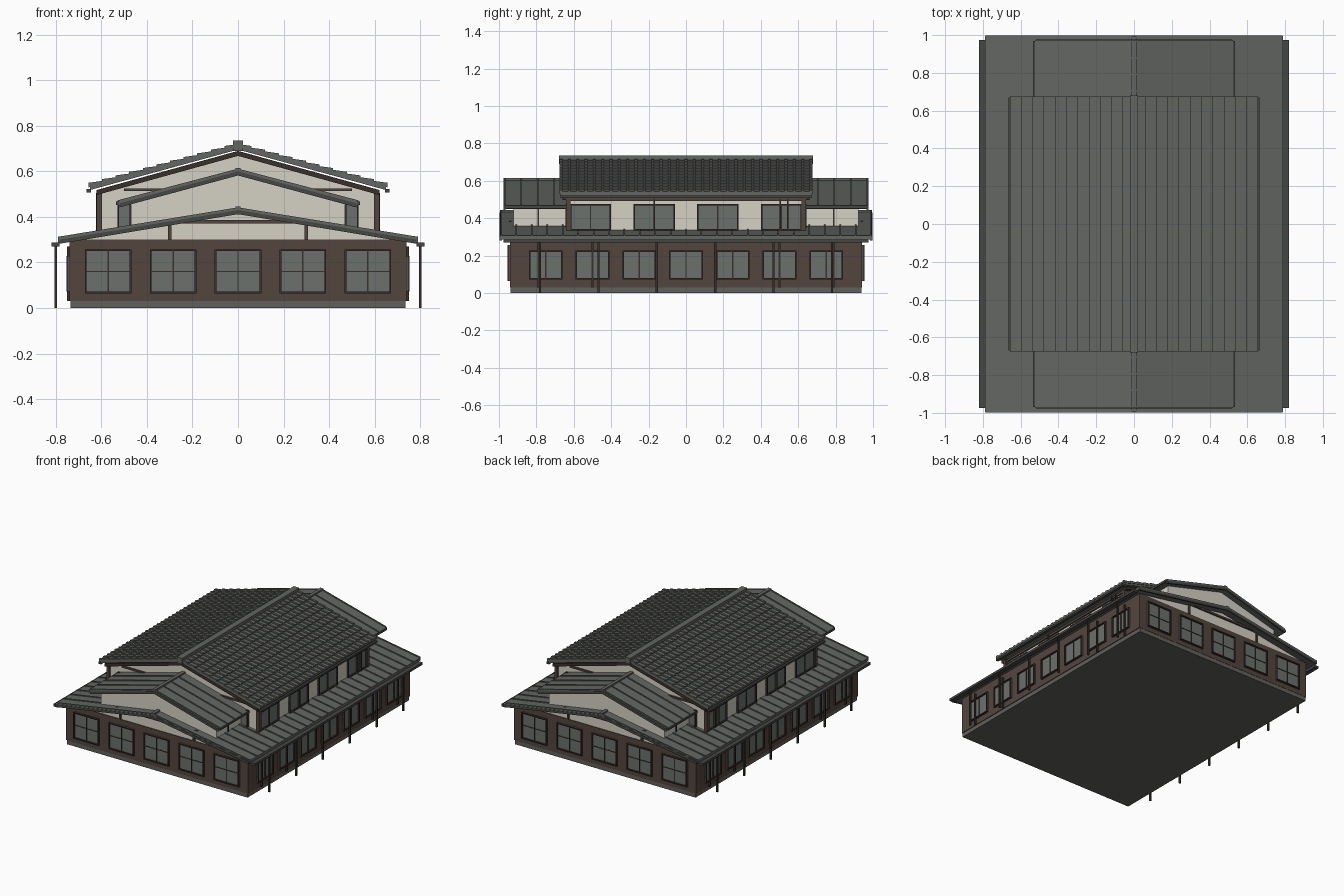
import bpy, bmesh

if "Cube" in bpy.data.objects:
    bpy.data.objects.remove(bpy.data.objects["Cube"])

def material(name, rgb):
    m = bpy.data.materials.new(name)
    m.diffuse_color = (*rgb, 1)
    m.use_nodes = True
    m.node_tree.nodes["Principled BSDF"].inputs["Base Color"].default_value = m.diffuse_color
    return m

ROOF = material("roof grey", (0.125, 0.133, 0.122))
TRIM = material("dark trim grey", (0.06, 0.064, 0.06))
CREAM = material("cream plaster", (0.66, 0.64, 0.55))
BROWN = material("brown timber", (0.088, 0.060, 0.048))
FRAME = material("dark brown frame", (0.042, 0.030, 0.024))
GLASS = material("grey glass", (0.145, 0.165, 0.152))
STONE = material("foundation grey", (0.115, 0.115, 0.105))

parts = {}

def prism(name, mat, pts, y0, y1):
    """Extrude an x-z outline along y into the named part."""
    bm, _ = parts.setdefault(name, (bmesh.new(), mat))
    a = [bm.verts.new((x, y0, z)) for x, z in pts]
    b = [bm.verts.new((x, y1, z)) for x, z in pts]
    bm.faces.new(a)
    bm.faces.new(b[::-1])
    for i in range(len(pts)):
        j = (i + 1) % len(pts)
        bm.faces.new((a[i], b[i], b[j], a[j]))

def box(name, mat, x0, x1, y0, y1, z0, z1):
    prism(name, mat, [(x0, z0), (x1, z0), (x1, z1), (x0, z1)], y0, y1)

def chevron(name, mat, half, eave, apex, thick, y0, y1):
    prism(name, mat, [(-half, eave), (0, apex), (half, eave),
                      (half, eave - thick), (0, apex - thick), (-half, eave - thick)], y0, y1)

def gable(name, mat, half, base, eave, apex, y):
    prism(name, mat, [(-half, base), (half, base), (half, eave), (0, apex), (-half, eave)], -y, y)

def panel(name, mat, axis, s, wall, u0, u1, z0, z1, depth):
    """Plate standing out of a wall; axis is the wall's facing, s its sign."""
    d = sorted((s * (wall - 0.002), s * (wall + depth)))
    if axis == 'x':
        box(name, mat, d[0], d[1], u0, u1, z0, z1)
    else:
        box(name, mat, u0, u1, d[0], d[1], z0, z1)

def window(name, axis, s, wall, c, w, z0, z1, bar=True):
    u0, u1, f, zm = c - w / 2, c + w / 2, 0.008, (z0 + z1) / 2
    panel(name + "_glass", GLASS, axis, s, wall, u0, u1, z0, z1, 0.004)
    for a, b in ((u0, u0 + f), (u1 - f, u1)):
        panel(name + "_frame", FRAME, axis, s, wall, a, b, z0, z1, 0.014)
    for a, b in ((z0, z0 + f), (z1 - f, z1)):
        panel(name + "_frame", FRAME, axis, s, wall, u0, u1, a, b, 0.014)
    panel(name + "_frame", FRAME, axis, s, wall, c - 0.003, c + 0.003, z0, z1, 0.009)
    if bar:
        panel(name + "_frame", FRAME, axis, s, wall, u0, u1, zm - 0.002, zm + 0.002, 0.008)

def seams(name, half, eave, apex, y, n):
    for i in range(n + 1):
        c = -y + 0.006 + (2 * y - 0.012) * i / n
        chevron(name, ROOF, half, eave + 0.006, apex + 0.006, 0.008, c - 0.004, c + 0.004)

# Ground floor: foundation, timber walls, plaster gable
box("foundation", STONE, -0.735, 0.735, -0.938, 0.938, 0, 0.03)
box("ground_floor_wall", BROWN, -0.74, 0.74, -0.94, 0.94, 0.03, 0.30)
gable("ground_gable", CREAM, 0.735, 0.295, 0.302, 0.42, 0.935)
chevron("lower_roof", ROOF, 0.79, 0.307, 0.436, 0.02, -0.995, 0.995)
seams("lower_roof_seams", 0.79, 0.307, 0.436, 0.995, 24)
box("lower_ridge", ROOF, -0.012, 0.012, -0.995, 0.995, 0.425, 0.445)
for s in (-1, 1):
    chevron("lower_barge_board", TRIM, 0.785, 0.300, 0.430, 0.018,
            *sorted((s * 0.985, s * 0.997)))

# Gable timbers and end windows
for s in (-1, 1):
    panel("gable_beam", BROWN, 'y', s, 0.935, -0.33, 0.33, 0.372, 0.386, 0.012)
    for x in (-0.30, 0.30):
        panel("gable_post", BROWN, 'y', s, 0.935, x - 0.007, x + 0.007, 0.30, 0.375, 0.012)
    for i in range(-2, 3):
        window("end_window", 'y', s, 0.94, i * 0.285, 0.205, 0.064, 0.258)

# Long sides: windows, gutters, veranda posts, downpipes
for s in (-1, 1):
    for i in range(-3, 4):
        window("side_window", 'x', s, 0.74, i * 0.25, 0.18, 0.073, 0.228, False)
    box("lower_gutter", TRIM, *sorted((s * 0.785, s * 0.82)), -0.975, 0.975, 0.27, 0.287)
    for i in range(6):
        y = -0.78 + i * 0.312
        box("veranda_post", FRAME, *sorted((s * 0.794, s * 0.806)), y - 0.006, y + 0.006, 0, 0.272)
    for y in (-0.79, -0.5, 0.5, 0.79):
        panel("downpipe", FRAME, 'x', s, 0.74, y - 0.005, y + 0.005, 0.03, 0.27, 0.012)

# Long low clerestory wing running through the house
gable("wing_wall", CREAM, 0.47, 0.33, 0.465, 0.59, 0.922)
chevron("wing_roof", ROOF, 0.525, 0.468, 0.606, 0.02, -0.975, 0.975)
seams("wing_roof_seams", 0.525, 0.468, 0.606, 0.975, 22)
box("wing_ridge", ROOF, -0.012, 0.012, -0.975, 0.975, 0.595, 0.614)
for s in (-1, 1):
    chevron("wing_barge_board", TRIM, 0.52, 0.46, 0.60, 0.018, *sorted((s * 0.965, s * 0.977)))
    box("wing_gutter", TRIM, *sorted((s * 0.518, s * 0.535)), -0.97, 0.97, 0.452, 0.468)
    for y in (-0.79, 0.79):
        panel("wing_post", FRAME, 'x', s, 0.47, y - 0.004, y + 0.004, 0.35, 0.46, 0.006)

# Upper floor: walls, corner posts, beams, windows
gable("upper_wall", CREAM, 0.605, 0.32, 0.505, 0.675, 0.63)
for s in (-1, 1):
    panel("upper_end_beam", BROWN, 'y', s, 0.63, -0.5, 0.5, 0.514, 0.526, 0.012)
    panel("upper_side_beam", BROWN, 'x', s, 0.605, -0.64, 0.64, 0.492, 0.508, 0.012)
    for t in (-1, 1):
        box("upper_corner_post", BROWN, *sorted((s * 0.598, s * 0.622)),
            *sorted((t * 0.618, t * 0.642)), 0.335, 0.51)
        window("upper_end_window", 'y', s, 0.63, t * 0.42, 0.22, 0.345, 0.472, False)
        for y in (0.17, 0.51):
            window("upper_side_window", 'x', s, 0.605, t * y, 0.22, 0.335, 0.475, False)
    for y in (-0.17, 0.505, 0.545):
        panel("upper_post", FRAME, 'x', s, 0.605, y - 0.004, y + 0.004, 0.335, 0.505, 0.018)
    box("upper_gutter", TRIM, *sorted((s * 0.645, s * 0.665)), -0.67, 0.67, 0.508, 0.522)
    chevron("upper_barge_board", FRAME, 0.622, 0.518, 0.69, 0.022, *sorted((s * 0.625, s * 0.66)))

# Tiled upper roof: deck, stepped courses with raised rolls, ridge
EAVE, APEX, HALF, ROWS, COLS = 0.536, 0.714, 0.657, 11, 30
chevron("upper_roof_deck", ROOF, HALF - 0.006, EAVE - 0.004, APEX - 0.004, 0.014, -0.67, 0.67)
for s in (-1, 1):
    for r in range(ROWS):
        xa, xb = HALF * r / ROWS, HALF * (r + 1) / ROWS
        za, zb = (APEX + (EAVE - APEX) * x / HALF for x in (xa, xb))

        def course(name, lift, y0, y1):
            prism(name, ROOF, [(s * xa, za + lift - 0.004), (s * xb, zb + lift + 0.004),
                               (s * xb, zb - 0.006), (s * xa, za - 0.006)], y0, y1)
        course("roof_tile_courses", 0.004, -0.675, 0.675)
        for c in range(COLS + 1):
            y = -0.668 + 1.336 * c / COLS
            course("roof_tile_rolls", 0.010, y - 0.007, y + 0.007)
box("upper_ridge", ROOF, -0.022, 0.022, -0.68, 0.68, 0.69, 0.735)

# Turn every collected part into an object
for name, (bm, mat) in parts.items():
    bmesh.ops.recalc_face_normals(bm, faces=bm.faces)
    me = bpy.data.meshes.new(name)
    bm.to_mesh(me)
    bm.free()
    me.materials.append(mat)
    bpy.context.collection.objects.link(bpy.data.objects.new(name, me))
